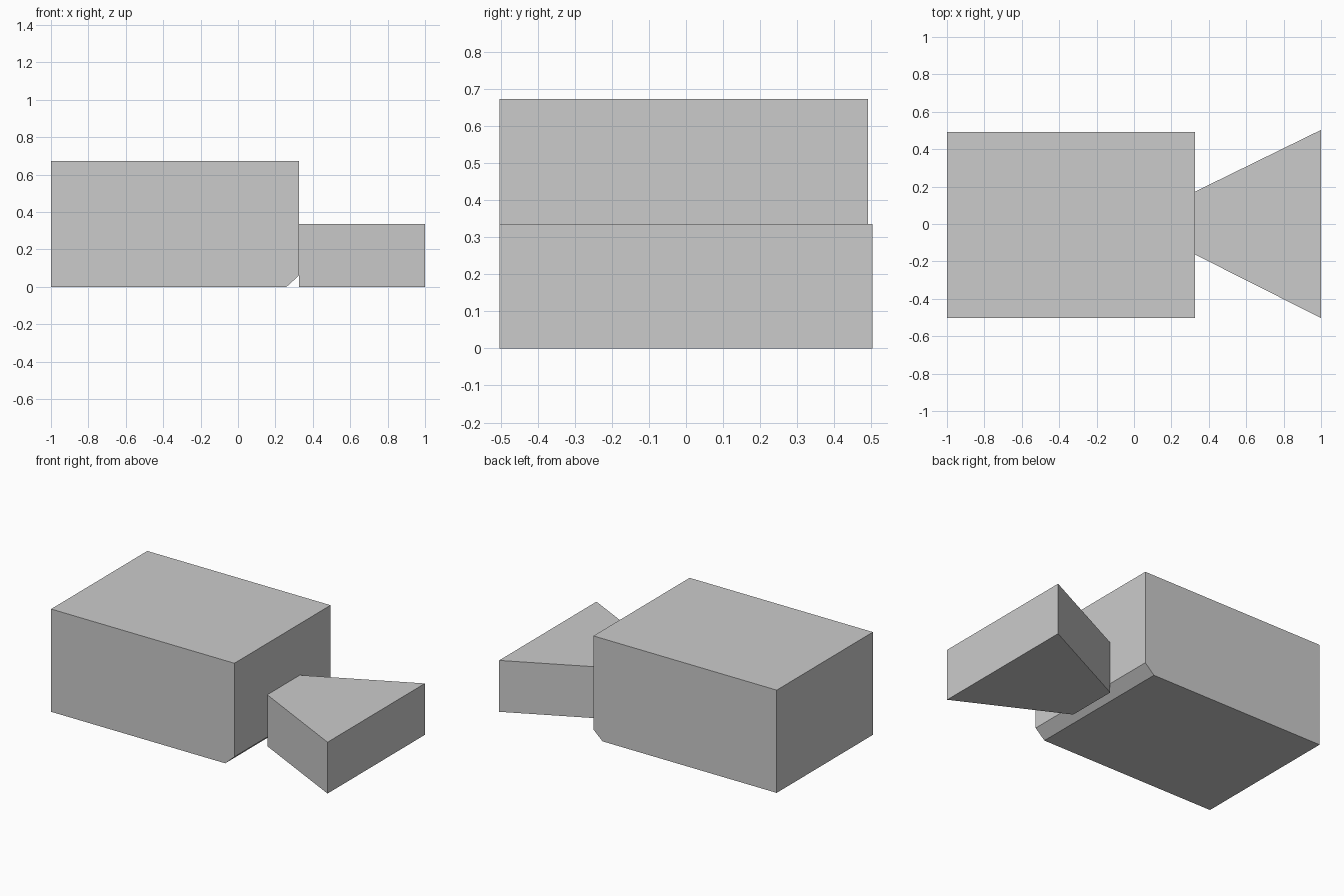
import bpy
import bmesh
from mathutils import Vector

cube = bpy.data.objects.get("Cube")
if cube:
    bpy.data.objects.remove(cube, do_unlink=True)

# Single flat grey
grey = bpy.data.materials.new("plain grey")
grey.use_nodes = True
colour = (0.6, 0.6, 0.6, 1)
grey.diffuse_color = colour
grey.node_tree.nodes["Principled BSDF"].inputs["Base Color"].default_value = colour


def prism(name, outline, offset):
    """Extrude a closed flat outline along offset."""
    bm = bmesh.new()
    base = bm.faces.new([bm.verts.new(p) for p in outline])
    result = bmesh.ops.extrude_face_region(bm, geom=[base], use_keep_orig=True)
    moved = [v for v in result["geom"] if isinstance(v, bmesh.types.BMVert)]
    bmesh.ops.translate(bm, verts=moved, vec=Vector(offset))
    bmesh.ops.recalc_face_normals(bm, faces=bm.faces[:])
    mesh = bpy.data.meshes.new(name)
    bm.to_mesh(mesh)
    bm.free()
    mesh.materials.append(grey)
    obj = bpy.data.objects.new(name, mesh)
    bpy.context.collection.objects.link(obj)
    return obj


joint = 0.326       # where the two blocks meet
front = -0.503

# Main block: side profile with a chamfered lower edge
profile = [(-1, 0), (0.26, 0), (joint, 0.06), (joint, 0.672), (-1, 0.672)]
prism("main_block", [(x, front, z) for x, z in profile], (0, 0.994, 0))

# Flared block: trapezoid plan
plan = [(joint, -0.163), (1, front), (1, -front), (joint, 0.173)]
prism("flared_block", [(x, y, 0) for x, y in plan], (0, 0, 0.336))
